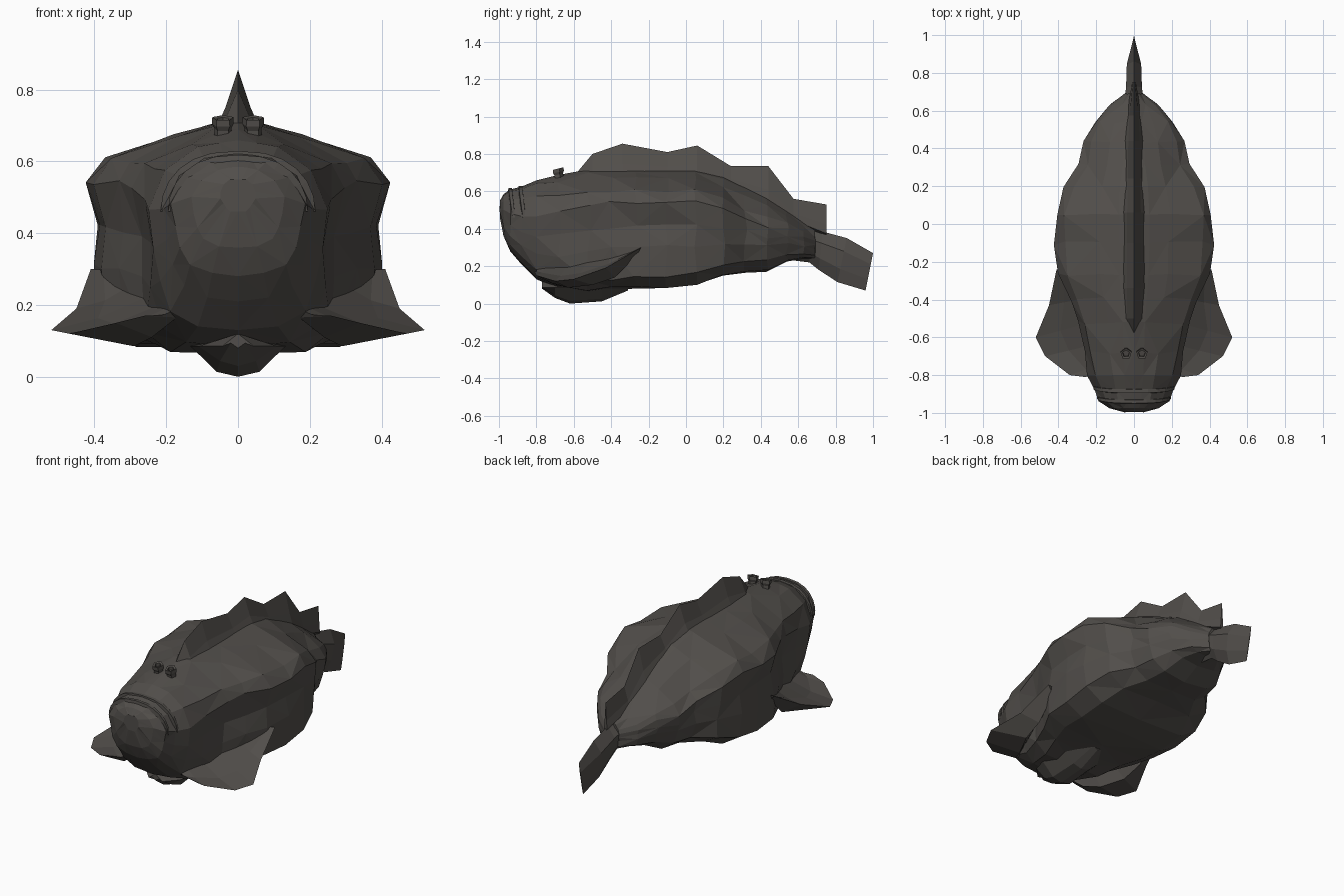
import bpy, bmesh, math, random
from mathutils import Vector, Matrix

if "Cube" in bpy.data.objects:
    bpy.data.objects.remove(bpy.data.objects["Cube"])

random.seed(11)
skin = bpy.data.materials.new("dark_stone_brown")
skin.diffuse_color = (0.083, 0.076, 0.069, 1)
skin.use_nodes = True
skin.node_tree.nodes["Principled BSDF"].inputs["Base Color"].default_value = skin.diffuse_color


def finish(name, bm):
    """Mirror across x, weld the seam and create the flat shaded object."""
    bmesh.ops.mirror(bm, geom=bm.verts[:] + bm.edges[:] + bm.faces[:],
                     matrix=Matrix.Identity(4), merge_dist=0.0005, axis='X')
    bmesh.ops.remove_doubles(bm, verts=bm.verts[:], dist=0.0005)
    bmesh.ops.recalc_face_normals(bm, faces=bm.faces[:])
    mesh = bpy.data.meshes.new(name)
    bm.to_mesh(mesh)
    bm.free()
    mesh.materials.append(skin)
    ob = bpy.data.objects.new(name, mesh)
    bpy.context.collection.objects.link(ob)
    return ob


def loft(bm, rings, closed=False, caps=True, tri=False):
    """Skin a row of equal length rings."""
    vs = [[bm.verts.new(p) for p in r] for r in rings]
    n = len(vs[0])
    for i in range(len(vs) - 1):
        for j in range(n if closed else n - 1):
            a, b = vs[i][j], vs[i][(j + 1) % n]
            c, d = vs[i + 1][(j + 1) % n], vs[i + 1][j]
            if not tri:
                bm.faces.new((a, b, c, d))
            elif (i + j) % 2:
                bm.faces.new((a, b, c))
                bm.faces.new((a, c, d))
            else:
                bm.faces.new((a, b, d))
                bm.faces.new((b, c, d))
    if caps:
        bm.faces.new(vs[0])
        bm.faces.new(vs[-1])


def clamp(t):
    return min(1, max(0, t))


# Body: cross-sections from snout to tail root (y, half width, bottom, top)
stations = [
    (-.995, .05, .46, .55), (-.975, .13, .36, .585), (-.94, .185, .28, .61),
    (-.88, .21, .21, .625), (-.8, .25, .13, .655), (-.68, .265, .08, .675),
    (-.52, .29, .065, .69), (-.4, .335, .075, .69), (-.27, .385, .08, .69),
    (-.1, .41, .085, .69), (.05, .405, .10, .69), (.2, .37, .15, .66),
    (.32, .29, .165, .61), (.43, .26, .17, .56), (.54, .2, .225, .49),
    (.63, .13, .24, .43), (.69, .045, .24, .395)]
head = [(0, 1), (.2, .99), (.45, .97), (.8, .84), (1, .62), (.95, .42), (.86, .25), (.72, .1), (.4, .02), (0, 0)]
trunk = [(0, 1.05), (.2, 1.02), (.45, .965), (.89, .86), (1.02, .75), (.94, .55), (.98, .36), (.96, .10), (.68, .01), (0, 0)]
rear = [(0, 1.05), (.2, 1.0), (.5, .91), (.86, .76), (1, .63), (.96, .48), (.97, .34), (.88, .14), (.55, .03), (0, 0)]
rings = []
for y, w, zb, zt in stations:
    t, u = clamp((y + .85) / .38), clamp((y - .05) / .3)
    ring = []
    for h, b, r in zip(head, trunk, rear):
        fx, fz = Vector(h).lerp(Vector(b), t).lerp(Vector(r), u)
        x, z = w * fx, zb + (zt - zb) * fz
        k = .012 if -.75 < y < .6 else .003
        if fx > .3:
            ring.append((x + random.uniform(-k, k), y + random.uniform(-k, k),
                         z + random.uniform(-k, k)))
        else:
            ring.append((x, y, z))
    rings.append(ring)
bm = bmesh.new()
loft(bm, rings, tri=True)
finish("body", bm)

# Dorsal fin: jagged crest flaring into the back (y, top, base, half width)
crest = [(-.6, .68, .65, .03), (-.5, .8, .67, .06), (-.34, .855, .69, .06),
         (-.1, .81, .69, .06), (.06, .845, .69, .06), (.24, .735, .63, .055),
         (.44, .735, .54, .05), (.575, .56, .44, .04), (.75, .53, .37, .01)]
bm = bmesh.new()
loft(bm, [[(0, y, t), (w * .6, y, b + (t - b) * .35), (w, y, b + .005),
           (0, y, b - .01)] for y, t, b, w in crest])
finish("dorsal_fin", bm)

# Tail fin: thick root thinning to a sharp trailing edge
tail = [(.5, .5, .45, .24, .09), (.66, .66, .40, .22, .05), (.73, .71, .385, .18, .042),
        (.86, .81, .35, .115, .038), (1.0, .96, .27, .07, .002)]
bm = bmesh.new()
loft(bm, [[(0, yt, zt), (w, yt * .7 + yb * .3, zt * .7 + zb * .3),
           (w * .8, yt * .3 + yb * .7, zt * .3 + zb * .7), (0, yb, zb)]
          for yt, yb, zt, zb, w in tail])
finish("tail_fin", bm)

# Pectoral fins: broad wedges fanning out low on each side (upper root, rim, underside)
fan = [((.15, -.79, .20), (.26, -.81, .17), (.17, -.78, .165)),
       ((.17, -.74, .205), (.34, -.80, .15), (.24, -.72, .11)),
       ((.22, -.64, .20), (.47, -.70, .12), (.29, -.63, .085)),
       ((.26, -.53, .22), (.52, -.60, .13), (.35, -.50, .10)),
       ((.29, -.40, .26), (.45, -.43, .19), (.36, -.38, .14)),
       ((.34, -.25, .32), (.41, -.24, .30), (.36, -.26, .26))]
bm = bmesh.new()
rings = []
for root, rim, low in fan:
    mid = Vector(root).lerp(Vector(rim), .5)
    mid.z -= .012
    rings.append([root, mid, rim, low])
loft(bm, rings, closed=True)
finish("pectoral_fins", bm)

# Pelvic fins: shallow keel under the throat (y, half width, bottom)
keel = [(-.77, .04, .08), (-.70, .1, .03), (-.62, .12, .0), (-.45, .11, .012), (-.31, .06, .07)]
bm = bmesh.new()
loft(bm, [[(0, y, .12), (w * 1.1, y, .085), (w * .5, y, b + .014), (0, y, b)]
          for y, w, b in keel])
finish("pelvic_fins", bm)

# Lips: two arched ridges around the upturned mouth
for name, y0, w, rise, rad in (("lower_lip", -.94, .185, .145, .013),
                               ("upper_lip", -.885, .205, .155, .014)):
    bm = bmesh.new()
    arch = []
    for i in range(7):
        a = i / 6 * math.pi / 2
        c = (math.cos(a) ** .8) if i < 6 else 0
        s = math.sin(a)
        rr = rad * (.75 + .25 * s)
        arch.append([((w * c + dr * rr * math.cos(a)) if i < 6 else 0,
                      y0 + .02 * (1 - s) + dy * rr,
                      .46 + rise * s + dr * rr * s)
                     for dr, dy in ((1, -.7), (1, .7), (-1.2, 1), (-1.2, -1))])
    loft(bm, arch, closed=True, caps=False)
    finish(name, bm)

# Eyes: five-sided stalks with sunken tops
bm = bmesh.new()
stalk = []
for r, z in ((.026, .65), (.025, .69), (.032, .703), (.031, .721), (.019, .718), (.017, .70)):
    stalk.append([(.042 + r * math.cos(k * math.tau / 5 + .3),
                   -.675 + r * math.sin(k * math.tau / 5 + .3) - (z - .64) * .15,
                   z + .25 * r * math.sin(k * math.tau / 5 + .3)) for k in range(5)])
loft(bm, stalk, closed=True)
finish("eye_stalks", bm)
